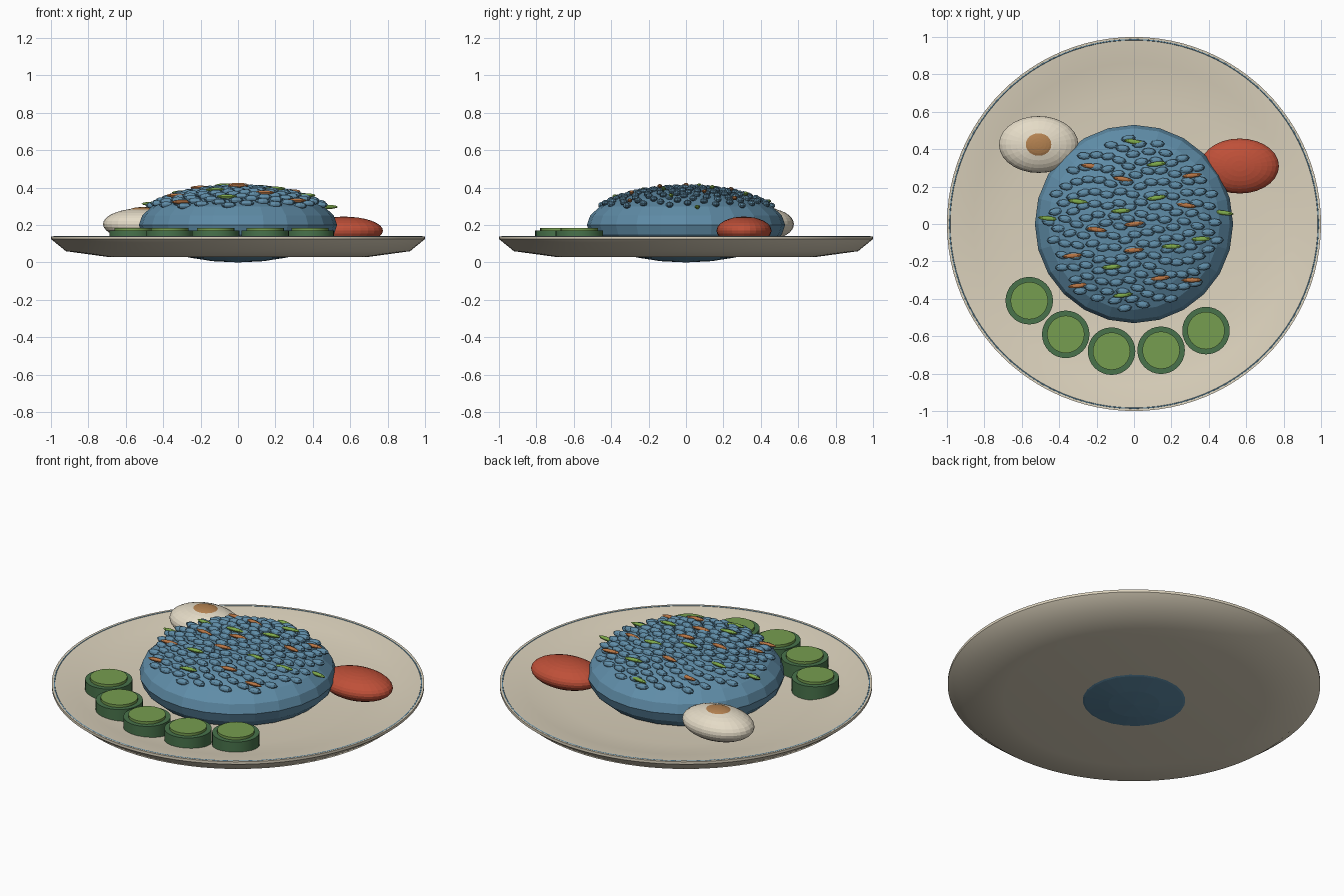
import bpy, bmesh, math, random
from mathutils import Matrix, Vector

random.seed(4)
if "Cube" in bpy.data.objects:
    bpy.data.objects.remove(bpy.data.objects["Cube"])


def material(name, rgb):
    m = bpy.data.materials.new(name)
    m.use_nodes = True
    m.diffuse_color = (*rgb, 1)
    m.node_tree.nodes["Principled BSDF"].inputs["Base Color"].default_value = (*rgb, 1)
    return m


cream = material("cream_ceramic", (.72, .65, .51))
egg_white = material("egg_white", (.78, .71, .57))
blue = material("blue_rice", (.115, .265, .39))
dark_green = material("cucumber_skin", (.065, .17, .07))
light_green = material("cucumber_flesh", (.18, .34, .08))
red = material("red_sauce", (.52, .08, .04))
yolk_brown = material("yolk", (.45, .22, .08))
orange = material("orange_shred", (.48, .18, .06))
leaf = material("herb_green", (.21, .4, .07))


def finish(name, bm, mat, smooth=False):
    mesh = bpy.data.meshes.new(name)
    bmesh.ops.recalc_face_normals(bm, faces=bm.faces)
    bm.to_mesh(mesh)
    bm.free()
    mesh.materials.append(mat)
    obj = bpy.data.objects.new(name, mesh)
    bpy.context.collection.objects.link(obj)
    if smooth:
        bpy.ops.object.select_all(action='DESELECT')
        obj.select_set(True)
        bpy.context.view_layer.objects.active = obj
        bpy.ops.object.shade_smooth_by_angle(angle=math.radians(40))
    return obj


def add_ball(bm, loc, size, u=24, v=12, turn=0):
    m = Matrix.Translation(loc) @ Matrix.Rotation(turn, 4, 'Z') @ Matrix.Diagonal((*size, 1))
    bmesh.ops.create_uvsphere(bm, u_segments=u, v_segments=v, radius=1, matrix=m)


def ball(name, loc, size, mat, u=24, v=12):
    bm = bmesh.new()
    add_ball(bm, loc, size, u, v)
    return finish(name, bm, mat)


def lathe(name, profile, mat, steps=96, loc=(0, 0, 0)):
    bm = bmesh.new()
    verts = [bm.verts.new((r, 0, z)) for r, z in profile]
    edges = [bm.edges.new(pair) for pair in zip(verts, verts[1:])]
    bmesh.ops.spin(bm, geom=verts + edges, cent=(0, 0, 0), axis=(0, 0, 1),
                   angle=math.tau, steps=steps)
    bmesh.ops.remove_doubles(bm, verts=bm.verts, dist=1e-4)
    obj = finish(name, bm, mat, smooth=True)
    obj.location = loc
    return obj


# Shallow plate with a thin painted rim line
lathe("plate", [(0, .03), (.7, .03), (.92, .06), (1, .125), (1, .14), (.97, .138),
                (.86, .117), (.67, .09), (0, .09)], cream)
lathe("rim_line", [(.982, .1385), (.984, .1405), (.987, .1405), (.989, .139)], blue)

# Mound of rice
RADIUS, HALF = .53, .2
ball("rice_mound", (0, 0, HALF), (RADIUS, RADIUS, HALF), blue)


def on_mound(x, y, lift):
    inside = max(0, 1 - (x * x + y * y) / RADIUS ** 2)
    return Vector((x, y, HALF + HALF * math.sqrt(inside) + lift))


# Loose grains laid out in a spiral over the mound
bm = bmesh.new()
COUNT = 165
golden = math.pi * (3 - math.sqrt(5))
for i in range(COUNT):
    r = .46 * math.sqrt((i + .5) / COUNT)
    a = i * golden
    add_ball(bm, on_mound(r * math.cos(a), r * math.sin(a), .002), (.04, .02, .017),
             8, 6, random.uniform(-.2, .2))
finish("rice_grains", bm, blue)


# Pointed shreds scattered on the rice
def shreds(name, spots, mat):
    bm = bmesh.new()
    for x, y in spots:
        add_ball(bm, on_mound(x, y, .015), (.055, .013, .011), 8, 6,
                 random.uniform(-.15, .15))
    finish(name, bm, mat)


shreds("herb_shreds", [(0, .44), (.12, .32), (-.3, .12), (.12, .14), (-.07, .07),
                       (.48, .06), (-.46, .03), (.36, -.08), (.2, -.12),
                       (-.12, -.23), (-.06, -.38)], leaf)
shreds("orange_shreds", [(-.23, .31), (-.06, .24), (.31, .26), (.28, .1), (0, 0),
                         (-.2, -.03), (-.33, -.17), (0, -.14), (.14, -.29),
                         (.31, -.3), (-.3, -.33)], orange)

# Cucumber slices along the front
for x, y in [(-.56, -.41), (-.365, -.59), (-.12, -.68), (.145, -.675), (.385, -.57)]:
    lathe("cucumber_skin", [(0, .09), (.127, .09), (.127, .17), (0, .17)],
          dark_green, 32, (x, y, 0))
    lathe("cucumber_flesh", [(.1, .165), (.1, .185), (0, .185)],
          light_green, 32, (x, y, 0))

# Egg half with yolk, and red sauce
ball("egg", (-.51, .425, .205), (.212, .152, .085), egg_white, 28, 16)
ball("yolk", (-.51, .425, .272), (.082, .068, .024), yolk_brown)
ball("red_sauce", (.565, .31, .17), (.21, .147, .075), red, 28, 16)
